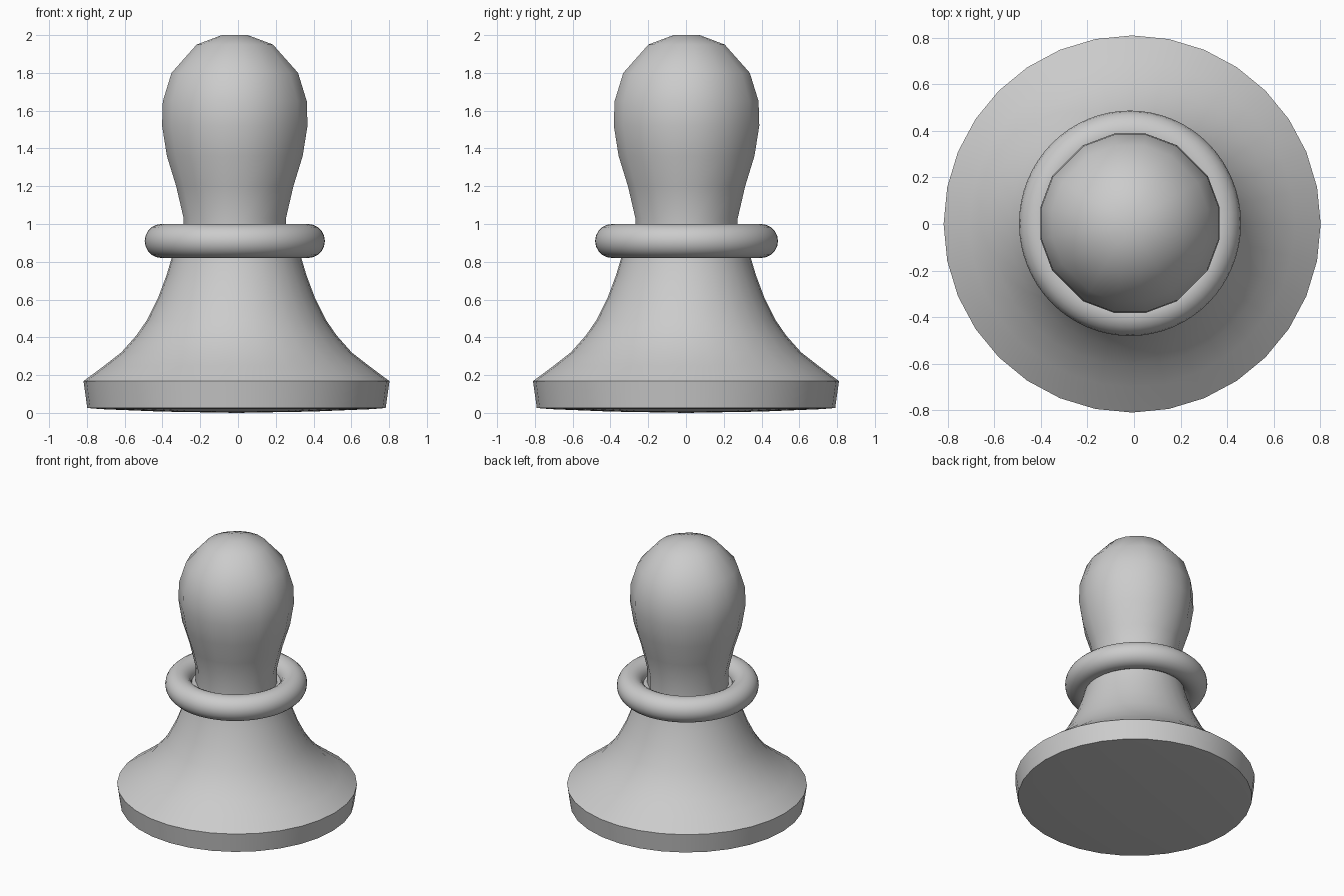
import bpy, bmesh, math

if "Cube" in bpy.data.objects:
    bpy.data.objects.remove(bpy.data.objects["Cube"])

grey = bpy.data.materials.new("plain_grey")
grey.diffuse_color = (0.6, 0.6, 0.6, 1)
grey.use_nodes = True
grey.node_tree.nodes["Principled BSDF"].inputs["Base Color"].default_value = grey.diffuse_color


def lathe(name, profile, angles, centre, smooth_angle, sy=1.0, closed=False):
    """Spin (radius, z) points around the given angles; radius 0 makes a pole."""
    bm = bmesh.new()
    rings = []
    for r, z in profile:
        pts = angles if r > 0 else [0]
        rings.append([bm.verts.new((centre[0] + r * math.cos(a),
                                    centre[1] + r * sy * math.sin(a), z)) for a in pts])
    n = len(angles)
    pairs = list(zip(rings, rings[1:]))
    if closed:
        pairs.append((rings[-1], rings[0]))
    for lo, hi in pairs:
        for i in range(n):
            j = (i + 1) % n
            if len(lo) == 1:
                bm.faces.new((lo[0], hi[j], hi[i]))
            elif len(hi) == 1:
                bm.faces.new((lo[i], lo[j], hi[0]))
            else:
                bm.faces.new((lo[i], lo[j], hi[j], hi[i]))
    bmesh.ops.recalc_face_normals(bm, faces=bm.faces)
    me = bpy.data.meshes.new(name)
    bm.to_mesh(me)
    bm.free()
    me.materials.append(grey)
    ob = bpy.data.objects.new(name, me)
    bpy.context.collection.objects.link(ob)
    bpy.ops.object.select_all(action='DESELECT')
    ob.select_set(True)
    bpy.context.view_layer.objects.active = ob
    bpy.ops.object.shade_smooth_by_angle(angle=math.radians(smooth_angle))
    return ob


def even(n):
    return [2 * math.pi * i / n for i in range(n)]


# Flared base with a short upright rim and a faintly bulging underside
base = [(0, 0), (0.4, 0.007), (0.72, 0.02), (0.79, 0.026), (0.81, 0.168),
        (0.70, 0.25), (0.61, 0.32), (0.53, 0.41), (0.475, 0.49), (0.415, 0.61),
        (0.37, 0.73), (0.34, 0.83), (0.325, 0.92), (0, 0.92)]
lathe("flared_base", base, even(32), (-0.008, 0), 60)

# Round collar
collar = [(0.387 + 0.09 * math.cos(a), 0.91 + 0.09 * math.sin(a)) for a in even(20)]
lathe("collar", collar, even(64), (-0.017, 0.003), 60, sy=1.015, closed=True)

# Coarse bulb head: sixteen unevenly spaced sides
head_angles = [math.radians(q + a) for q in (0, 90, 180, 270) for a in (10, 31, 59, 80)]
head = [(0, 0.9), (0.275, 0.9), (0.275, 1.03), (0.315, 1.2), (0.365, 1.36),
        (0.391, 1.52), (0.387, 1.65), (0.34, 1.8), (0.205, 1.95), (0.07, 2.0), (0, 2.0)]
lathe("bulb_head", head, head_angles, (-0.017, 0.003), 60)
